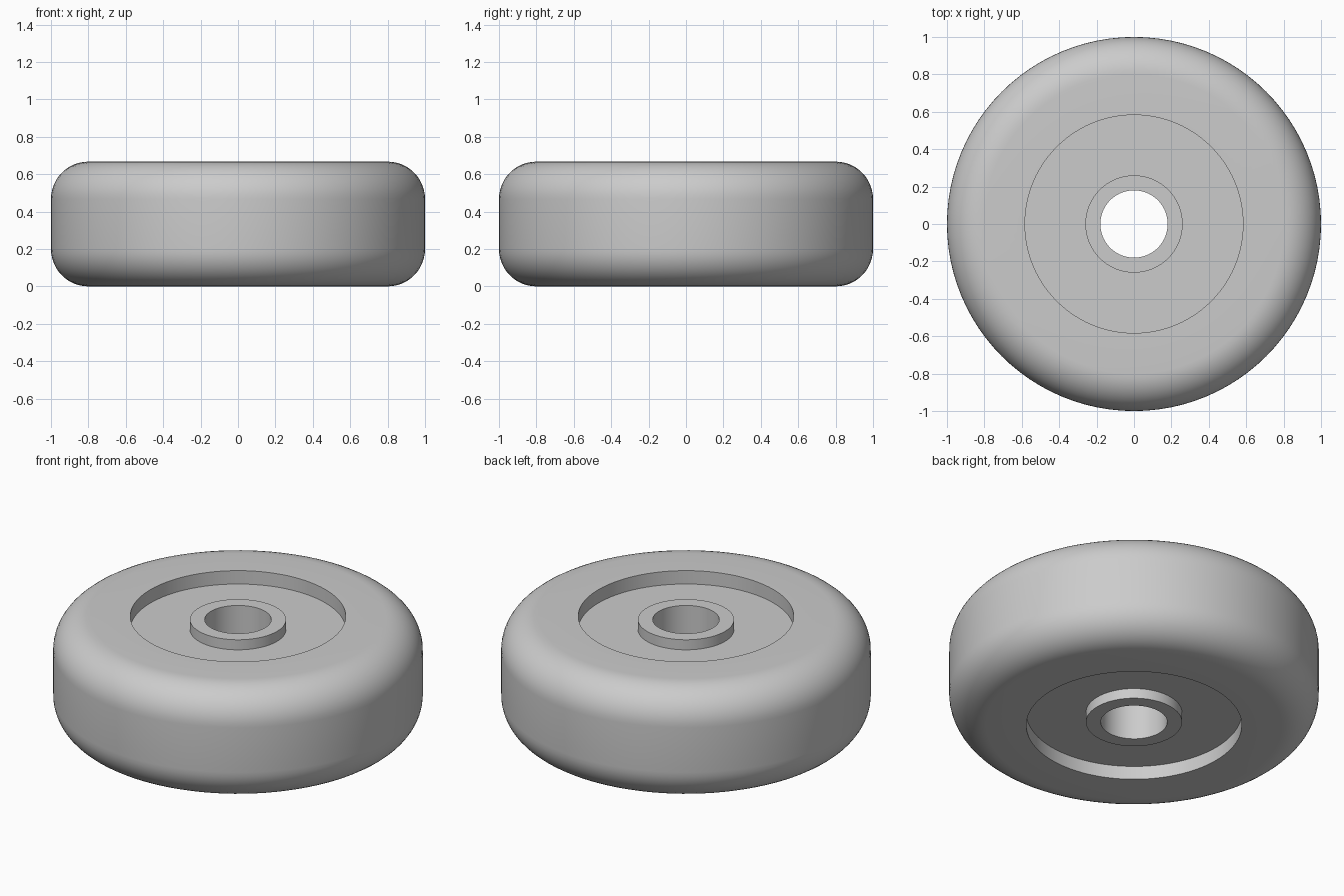
import bpy, bmesh
from math import sin, cos, pi, radians

cube = bpy.data.objects.get("Cube")
if cube:
    bpy.data.objects.remove(cube, do_unlink=True)

HEIGHT = 0.667
RADIUS, FILLET = 1.0, 0.2
BORE, HUB, RECESS = 0.18, 0.26, 0.583
HUB_DROP, FLOOR_DROP = 0.02, 0.08
SEGMENTS, ARC_STEPS = 96, 12

# Plain grey finish
grey = bpy.data.materials.new("light_grey")
grey.use_nodes = True
colour = (0.6, 0.6, 0.6, 1)
grey.diffuse_color = colour
grey.node_tree.nodes["Principled BSDF"].inputs["Base Color"].default_value = colour

# Upper half of the cross-section, from the bore out to the tread
half = HEIGHT / 2
upper = [(BORE, half - HUB_DROP), (HUB, half - HUB_DROP),
         (HUB, half - FLOOR_DROP), (RECESS, half - FLOOR_DROP), (RECESS, half)]
for i in range(ARC_STEPS + 1):
    a = pi / 2 * (1 - i / ARC_STEPS)
    upper.append((RADIUS - FILLET + FILLET * cos(a), half - FILLET + FILLET * sin(a)))

# Mirror to the underside and close the loop
profile = upper + [(r, -z) for r, z in reversed(upper)]

# Revolve the cross-section round the axle
bm = bmesh.new()
verts = [bm.verts.new((r, 0, z + half)) for r, z in profile]
edges = [bm.edges.new((v, verts[(i + 1) % len(verts)])) for i, v in enumerate(verts)]
bmesh.ops.spin(bm, geom=verts + edges, cent=(0, 0, 0), axis=(0, 0, 1),
               angle=2 * pi, steps=SEGMENTS, use_merge=True)
bmesh.ops.remove_doubles(bm, verts=bm.verts, dist=1e-5)
bmesh.ops.recalc_face_normals(bm, faces=bm.faces)
mesh = bpy.data.meshes.new("wheel")
bm.to_mesh(mesh)
bm.free()
mesh.materials.append(grey)

wheel = bpy.data.objects.new("wheel", mesh)
bpy.context.collection.objects.link(wheel)
bpy.ops.object.select_all(action='DESELECT')
wheel.select_set(True)
bpy.context.view_layer.objects.active = wheel
bpy.ops.object.shade_smooth_by_angle(angle=radians(30))
